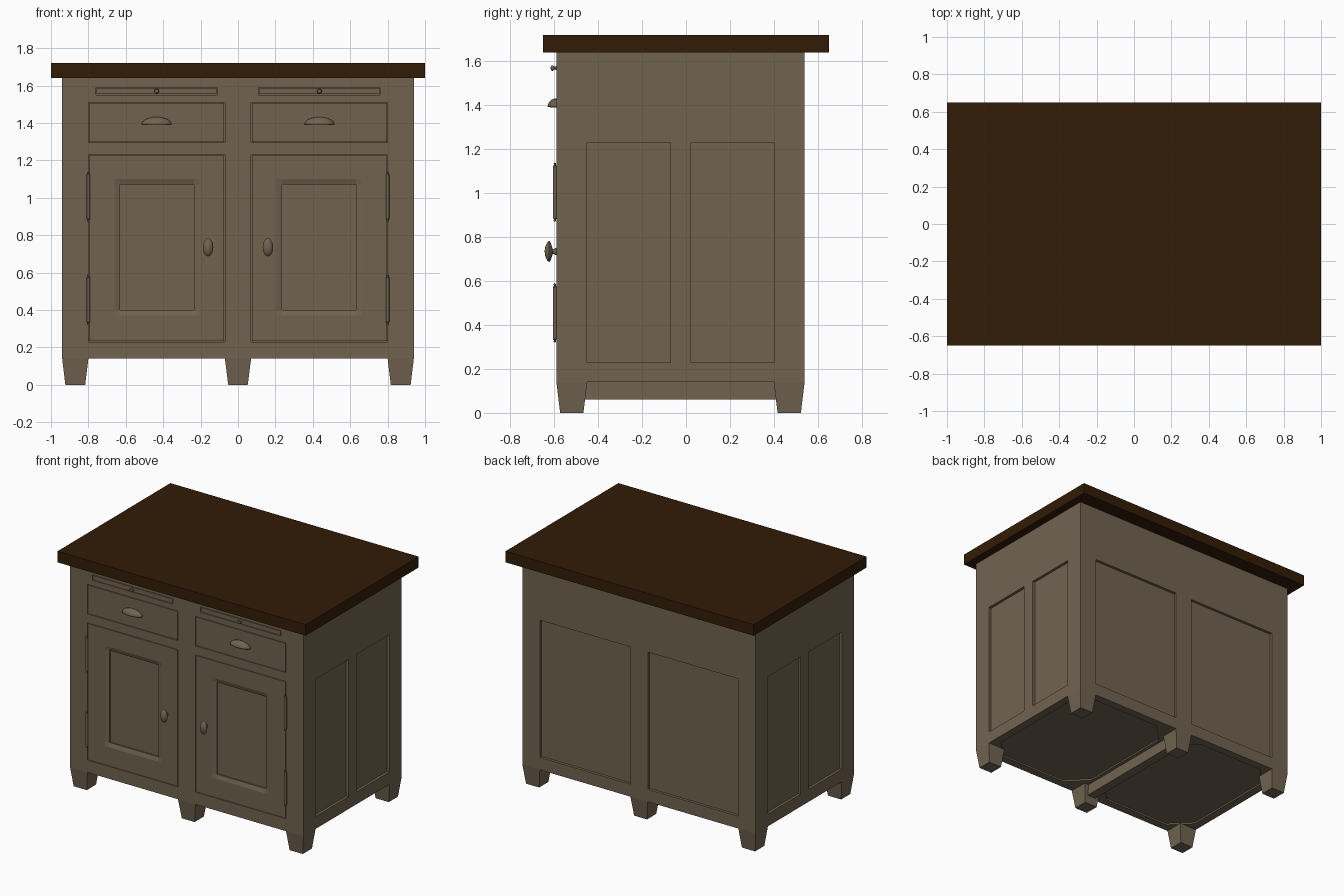
import bpy, bmesh, math
from mathutils import Matrix, Vector

if "Cube" in bpy.data.objects:
    bpy.data.objects.remove(bpy.data.objects["Cube"])


def material(name, rgb):
    m = bpy.data.materials.new(name)
    m.diffuse_color = (*rgb, 1)
    m.use_nodes = True
    m.node_tree.nodes["Principled BSDF"].inputs["Base Color"].default_value = m.diffuse_color
    return m


PAINT = material("taupe paint", (0.165, 0.126, 0.081))
WOOD = material("dark wood", (0.032, 0.0115, 0.002))


def finish(name, bm, mat, smooth=False):
    me = bpy.data.meshes.new(name)
    bm.to_mesh(me)
    bm.free()
    me.materials.append(mat)
    if smooth:
        me.shade_smooth()
        me.set_sharp_from_angle(angle=math.radians(40))
    ob = bpy.data.objects.new(name, me)
    bpy.context.collection.objects.link(ob)
    return ob


def box(name, lo, hi, mat=PAINT):
    bm = bmesh.new()
    lo, hi = Vector(lo), Vector(hi)
    bmesh.ops.create_cube(bm, size=1)
    bmesh.ops.scale(bm, vec=hi - lo, verts=bm.verts)
    bmesh.ops.translate(bm, vec=(lo + hi) / 2, verts=bm.verts)
    return finish(name, bm, mat)


def relief(name, outer, rects, place, edge=None):
    """Flat sheet with rectangles (u0, v0, u1, v1, depth) sunk into it."""
    every = [outer] + [r[:4] for r in rects]
    us = sorted({r[i] for r in every for i in (0, 2)})
    vs = sorted({r[i] for r in every for i in (1, 3)})
    nu, nv = len(us) - 1, len(vs) - 1

    def depth(i, j):
        if not (0 <= i < nu and 0 <= j < nv):
            return edge
        u, v = (us[i] + us[i + 1]) / 2, (vs[j] + vs[j + 1]) / 2
        d = 0
        for u0, v0, u1, v1, dd in rects:
            if u0 < u < u1 and v0 < v < v1:
                d = dd
        return d

    bm = bmesh.new()

    def face(*pts):
        bm.faces.new([bm.verts.new(place(*p)) for p in pts])

    for i in range(nu + 1):
        for j in range(nv + 1):
            d = depth(i, j)
            if i < nu and j < nv:
                face((us[i], vs[j], d), (us[i + 1], vs[j], d),
                     (us[i + 1], vs[j + 1], d), (us[i], vs[j + 1], d))
            a = depth(i - 1, j)
            if j < nv and None not in (a, d) and a != d:
                face((us[i], vs[j], a), (us[i], vs[j], d),
                     (us[i], vs[j + 1], d), (us[i], vs[j + 1], a))
            a = depth(i, j - 1)
            if i < nu and None not in (a, d) and a != d:
                face((us[i + 1], vs[j], a), (us[i + 1], vs[j], d),
                     (us[i], vs[j], d), (us[i], vs[j], a))
    bmesh.ops.remove_doubles(bm, verts=bm.verts, dist=1e-5)
    return finish(name, bm, PAINT)


def lathe(name, prof, matrix, steps=24):
    bm = bmesh.new()
    vs = [bm.verts.new((r, 0, h)) for r, h in prof]
    es = [bm.edges.new(p) for p in zip(vs, vs[1:])]
    bmesh.ops.spin(bm, geom=vs + es, cent=(0, 0, 0), axis=(0, 0, 1),
                   angle=math.tau, steps=steps, use_merge=True)
    bmesh.ops.remove_doubles(bm, verts=bm.verts, dist=1e-5)
    bmesh.ops.transform(bm, matrix=matrix, verts=bm.verts)
    bmesh.ops.recalc_face_normals(bm, faces=bm.faces)
    return finish(name, bm, PAINT, True)


X, YF, YB, Z0, Z1 = 0.94, -0.59, 0.54, 0.14, 1.64


def front(u, v, d):
    return (u, YF + d, v)


# countertop
box("countertop", (-1, -0.65, Z1), (1, 0.65, 1.72), WOOD)

# front frame with openings for doors, drawers and pull-out boards
holes = []
for a, b in ((-0.80, -0.07), (0.07, 0.80)):
    holes += [(a, 0.23, b, 1.23, 0.06), (a, 1.295, b, 1.51, 0.06)]
holes += [(-0.76, 1.55, -0.11, 1.59, 0.06), (0.11, 1.55, 0.76, 1.59, 0.06)]
relief("front_frame", (-X, Z0, X, Z1), holes, front)

# back and side walls with sunken panels
relief("back_wall", (-X, Z0, X, Z1),
       [(-0.80, 0.23, -0.07, 1.23, 0.02), (0.07, 0.23, 0.80, 1.23, 0.02)],
       lambda u, v, d: (-u, YB - d, v))
relief("right_wall", (YF, Z0, YB, Z1),
       [(-0.45, 0.23, -0.07, 1.23, 0.02), (0.022, 0.23, 0.40, 1.23, 0.02)],
       lambda u, v, d: (X - d, u, v))
relief("left_wall", (-YB, Z0, -YF, Z1),
       [(-0.40, 0.23, -0.022, 1.23, 0.02), (0.07, 0.23, 0.45, 1.23, 0.02)],
       lambda u, v, d: (d - X, -u, v))

# underside: shallow octagonal recess in each half, and centre beam
relief("underside", (-X, -YB, X, -YF),
       [(-0.88, -0.48, -0.06, 0.53, 0.012), (0.06, -0.48, 0.88, 0.53, 0.012)],
       lambda u, v, d: (u, -v, Z0 + d))
box("centre_beam", (-0.035, -0.46, 0.06), (0.035, 0.41, Z0))
for sx in (-1, 1):
    for xc, dx in ((0.06, 1), (0.88, -1)):
        for yc, dy in ((-0.53, 1), (0.48, -1)):
            bm = bmesh.new()
            f = bm.faces.new([bm.verts.new(p) for p in (
                (sx * xc, yc, Z0), (sx * (xc + dx * 0.14), yc, Z0),
                (sx * xc, yc + dy * 0.14, Z0))])
            ext = bmesh.ops.extrude_face_region(bm, geom=[f])["geom"]
            bmesh.ops.translate(bm, vec=(0, 0, 0.012), verts=[
                g for g in ext if isinstance(g, bmesh.types.BMVert)])
            bmesh.ops.recalc_face_normals(bm, faces=bm.faces)
            finish("corner_brace", bm, PAINT)


def leg(name, x0, x1, y0, y1, tx):
    bm = bmesh.new()
    bmesh.ops.create_cube(bm, size=1)
    for v in bm.verts:
        t = 0 if v.co.z > 0 else 1
        v.co = (x0 + tx * t if v.co.x < 0 else x1 - tx * t,
                y0 + 0.017 * t if v.co.y < 0 else y1 - 0.017 * t,
                Z0 * (1 - t))
    finish(name, bm, PAINT)


# tapered legs
for row, y0, y1 in (("front", YF, YF + 0.14), ("back", YB - 0.14, YB)):
    leg(row + "_centre_leg", -0.07, 0.07, y0, y1, 0.018)
    leg(row + "_left_leg", -X, -0.80, y0, y1, 0.017)
    leg(row + "_right_leg", 0.80, X, y0, y1, 0.017)

# hardware profiles as (radius, height)
KNOB = [(0, 0), (.016, 0), (.016, .006), (.011, .010), (.011, .017), (.025, .021),
        (.040, .026), (.048, .033), (.041, .042), (.025, .050), (0, .054)]
SMALL = [(0, 0), (.010, 0), (.006, .006), (.007, .010), (.012, .014), (.013, .018),
         (.010, .024), (0, .027)]
HINGE = [(0, 0), (.006, .004), (.004, .012), (.009, .016), (.009, .254),
         (.004, .258), (.006, .266), (0, .27)]
FACING = Matrix.Rotation(math.pi / 2, 4, 'X')
G = 0.004

for s, side in ((-1, "left"), (1, "right")):
    def span(a, b):
        return (a, b) if s > 0 else (-b, -a)

    # door with sunken panel and a sloped moulding round it
    a, b = span(0.07 + G, 0.80 - G)
    p, q = span(0.235, 0.63)
    door = relief(side + "_door", (a, 0.23 + G, b, 1.23 - G),
                  [(p - 0.03, 0.37, q + 0.03, 1.10, 0), (p, 0.40, q, 1.07, 0.02)],
                  front, edge=0.06)
    for v in door.data.vertices:
        if p - 0.01 < v.co.x < q + 0.01 and 0.39 < v.co.z < 1.08 and v.co.y < YF + 0.001:
            v.co.y += 0.01
    # drawer front and pull-out board
    box(side + "_drawer", (a, YF, 1.295 + G), (b, YF + 0.055, 1.51 - G))
    p, q = span(0.11 + G, 0.76 - G)
    box(side + "_pullout_board", (p, YF, 1.55 + G), (q, YF + 0.055, 1.59 - G))
    # oval door knob and small round board knob
    lathe(side + "_door_knob", KNOB, Matrix.Translation((s * 0.16, YF, 0.735))
          @ Matrix.Diagonal((0.58, 1, 1, 1)) @ FACING)
    lathe(side + "_board_knob", SMALL,
          Matrix.Translation((s * 0.435, YF, 1.57)) @ FACING, 16)
    # hinges
    for z in (0.32, 0.87):
        lathe(side + "_hinge", HINGE, Matrix.Translation((s * 0.80, YF - 0.007, z)), 12)
    # cup pull: quarter ellipsoid shell
    bm = bmesh.new()
    bmesh.ops.create_uvsphere(bm, u_segments=32, v_segments=16, radius=1)
    for no in ((0, 0, -1), (0, 1, 0)):
        bmesh.ops.bisect_plane(bm, geom=bm.verts[:] + bm.edges[:] + bm.faces[:], dist=1e-4,
                               plane_co=(0, 0, 0), plane_no=no, clear_outer=True)
    bmesh.ops.transform(bm, verts=bm.verts, matrix=Matrix.Translation(
        (s * 0.435, YF, 1.392)) @ Matrix.Diagonal((0.08, 0.04, 0.04, 1)))
    cup = finish(side + "_cup_pull", bm, PAINT, True)
    cup.modifiers.new("thickness", 'SOLIDIFY').thickness = 0.004
